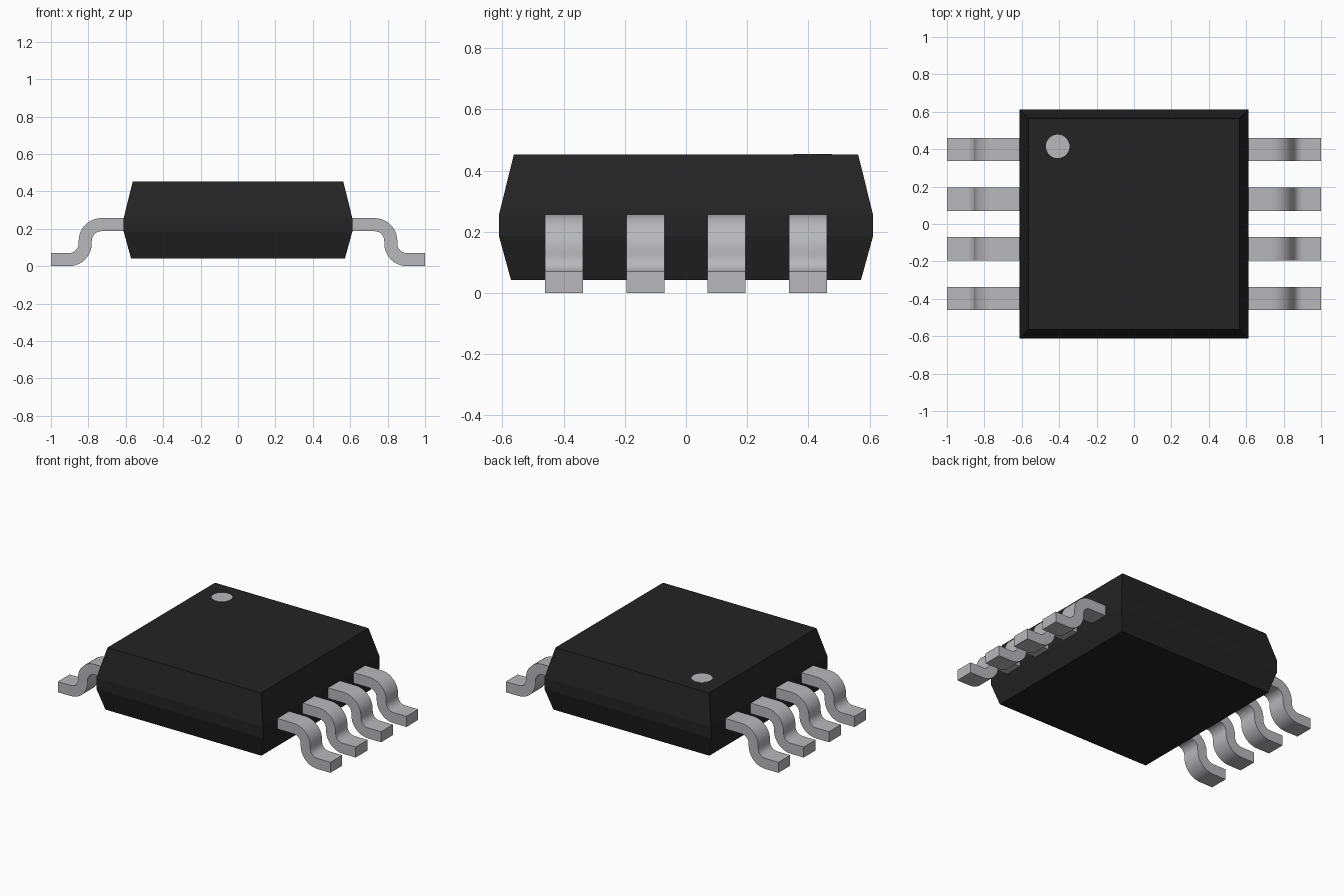
import bpy, bmesh, math

if "Cube" in bpy.data.objects:
    bpy.data.objects.remove(bpy.data.objects["Cube"])


def material(name, rgb):
    m = bpy.data.materials.new(name)
    m.diffuse_color = (*rgb, 1)
    m.use_nodes = True
    m.node_tree.nodes["Principled BSDF"].inputs["Base Color"].default_value = m.diffuse_color
    return m


BLACK = material("black plastic", (0.017, 0.017, 0.017))
METAL = material("tinned metal", (0.48, 0.48, 0.50))


def finish(name, bm, mat):
    bmesh.ops.recalc_face_normals(bm, faces=bm.faces)
    me = bpy.data.meshes.new(name)
    bm.to_mesh(me)
    bm.free()
    me.materials.append(mat)
    ob = bpy.data.objects.new(name, me)
    bpy.context.collection.objects.link(ob)
    return ob


# Moulded body: stacked square sections with drafted sides
bm = bmesh.new()
rings = []
for z, h in [(0.042, 0.572), (0.184, 0.611), (0.258, 0.611), (0.452, 0.563)]:
    rings.append([bm.verts.new((sx * h, sy * h, z))
                  for sx, sy in ((-1, -1), (1, -1), (1, 1), (-1, 1))])
for a, b in zip(rings, rings[1:]):
    for i in range(4):
        j = (i + 1) % 4
        bm.faces.new((a[i], a[j], b[j], b[i]))
bm.faces.new(rings[0][::-1])
bm.faces.new(rings[-1])
finish("body", bm, BLACK)

# Pin one marker: thin disc on the top
bm = bmesh.new()
bmesh.ops.create_cone(bm, cap_ends=True, segments=32, radius1=0.063,
                      radius2=0.063, depth=0.004)
bmesh.ops.translate(bm, verts=bm.verts, vec=(-0.408, 0.415, 0.452))
finish("pin_one_marker", bm, METAL)


# Gull-wing lead: two opposite bends extruded across the lead width
def arc(cx, cz, r, start, end, n=10):
    angles = [math.radians(start + (end - start) * i / n) for i in range(n + 1)]
    return [(cx + r * math.cos(a), cz + r * math.sin(a)) for a in angles]


T, R = 0.07, 0.052          # metal thickness, inner bend radius
TOP, XV = 0.257, 0.852      # shoulder height, outer face of the riser
upper = (XV - R - T, TOP - R - T)
lower = (XV + R, T + R)
outside = [(0.595, TOP)] + arc(*upper, R + T, 90, 0) + arc(*lower, R, 180, 270) + [(1, T)]
inside = [(0.595, TOP - T)] + arc(*upper, R, 90, 0) + arc(*lower, R + T, 180, 270) + [(1, 0)]
WIDTH = 0.124


def lead(name, side, y):
    bm = bmesh.new()
    rows = [[bm.verts.new((side * x, y + dy, z)) for x, z in line]
            for line, dy in ((outside, -WIDTH / 2), (outside, WIDTH / 2),
                             (inside, WIDTH / 2), (inside, -WIDTH / 2))]
    for k in range(4):
        a, b = rows[k], rows[(k + 1) % 4]
        for i in range(len(a) - 1):
            bm.faces.new((a[i], a[i + 1], b[i + 1], b[i]))
    for end in (0, -1):
        bm.faces.new([r[end] for r in rows])
    ob = finish(name, bm, METAL)
    bpy.ops.object.select_all(action='DESELECT')
    ob.select_set(True)
    bpy.context.view_layer.objects.active = ob
    bpy.ops.object.shade_smooth_by_angle(angle=math.radians(30))


for side, label in ((-1, "left"), (1, "right")):
    for i in range(4):
        lead(f"{label}_lead_{i + 1}", side, (i - 1.5) * 0.2655)
